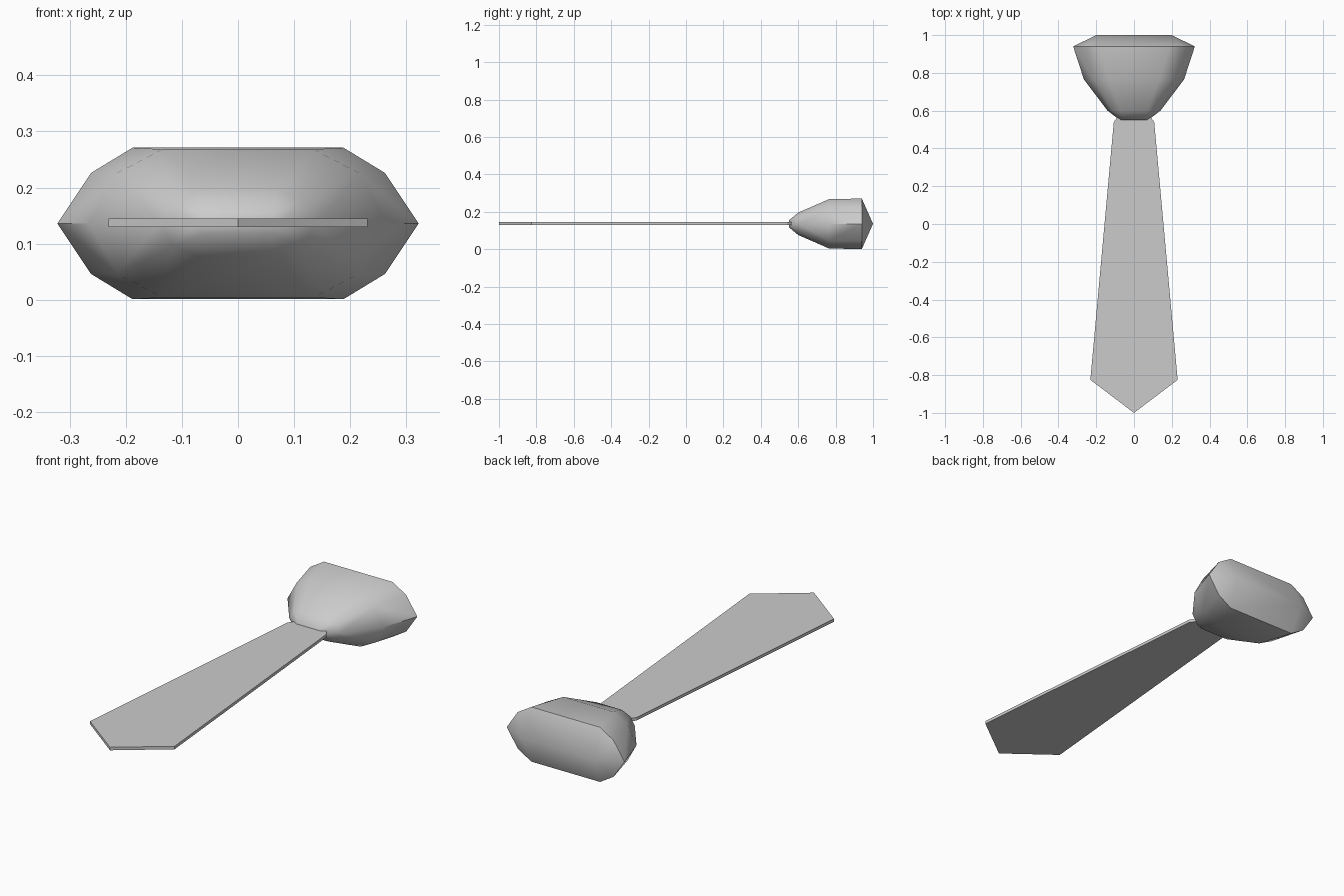
import bpy
import bmesh
import math

if "Cube" in bpy.data.objects:
    bpy.data.objects.remove(bpy.data.objects["Cube"], do_unlink=True)

MID = 0.136  # height of the flat centre plane

fabric = bpy.data.materials.new("grey_fabric")
fabric.use_nodes = True
colour = (0.6, 0.6, 0.6, 1)
fabric.diffuse_color = colour
fabric.node_tree.nodes["Principled BSDF"].inputs["Base Color"].default_value = colour


def finish(bm, name):
    bmesh.ops.recalc_face_normals(bm, faces=bm.faces)
    mesh = bpy.data.meshes.new(name)
    bm.to_mesh(mesh)
    bm.free()
    mesh.materials.append(fabric)
    obj = bpy.data.objects.new(name, mesh)
    bpy.context.collection.objects.link(obj)
    return obj


# Blade: a flat outline with a pointed tip, given a thin thickness
half = [(0.085, 0.57), (0.107, 0.54), (0.231, -0.825)]
outline = half + [(0, -1)] + [(-x, y) for x, y in reversed(half)]
bm = bmesh.new()
face = bm.faces.new([bm.verts.new((x, y, MID - 0.006)) for x, y in outline])
top = bmesh.ops.extrude_face_region(bm, geom=[face])["geom"]
bmesh.ops.translate(bm, vec=(0, 0, 0.015),
                    verts=[v for v in top if isinstance(v, bmesh.types.BMVert)])
finish(bm, "tie_blade")

# Knot: a faceted hull through mirrored cross-sections, (x, z) per corner
sections = {
    0.55: [(0.06, 0.018), (0.075, 0)],
    0.60: [(0.07, 0.06), (0.115, 0.04), (0.14, 0)],
    0.765: [(0.135, 0.132), (0.215, 0.09), (0.265, 0)],
    0.94: [(0.188, 0.135), (0.262, 0.09), (0.322, 0)],
    1.0: [(0.2, 0)],
}
bm = bmesh.new()
for y, corners in sections.items():
    for x, z in corners:
        for sx in (-1, 1):
            for sz in ((-1, 1) if z else (1,)):
                bm.verts.new((sx * x, y, MID + sz * z))
hull = bmesh.ops.convex_hull(bm, input=bm.verts)
loose = [v for v in bm.verts if not v.link_faces]
bmesh.ops.delete(bm, geom=loose, context="VERTS")
bmesh.ops.dissolve_limit(bm, angle_limit=math.radians(0.5),
                         verts=bm.verts, edges=bm.edges)
knot = finish(bm, "tie_knot")

bpy.ops.object.select_all(action="DESELECT")
knot.select_set(True)
bpy.context.view_layer.objects.active = knot
bpy.ops.object.shade_smooth_by_angle(angle=math.radians(55))
